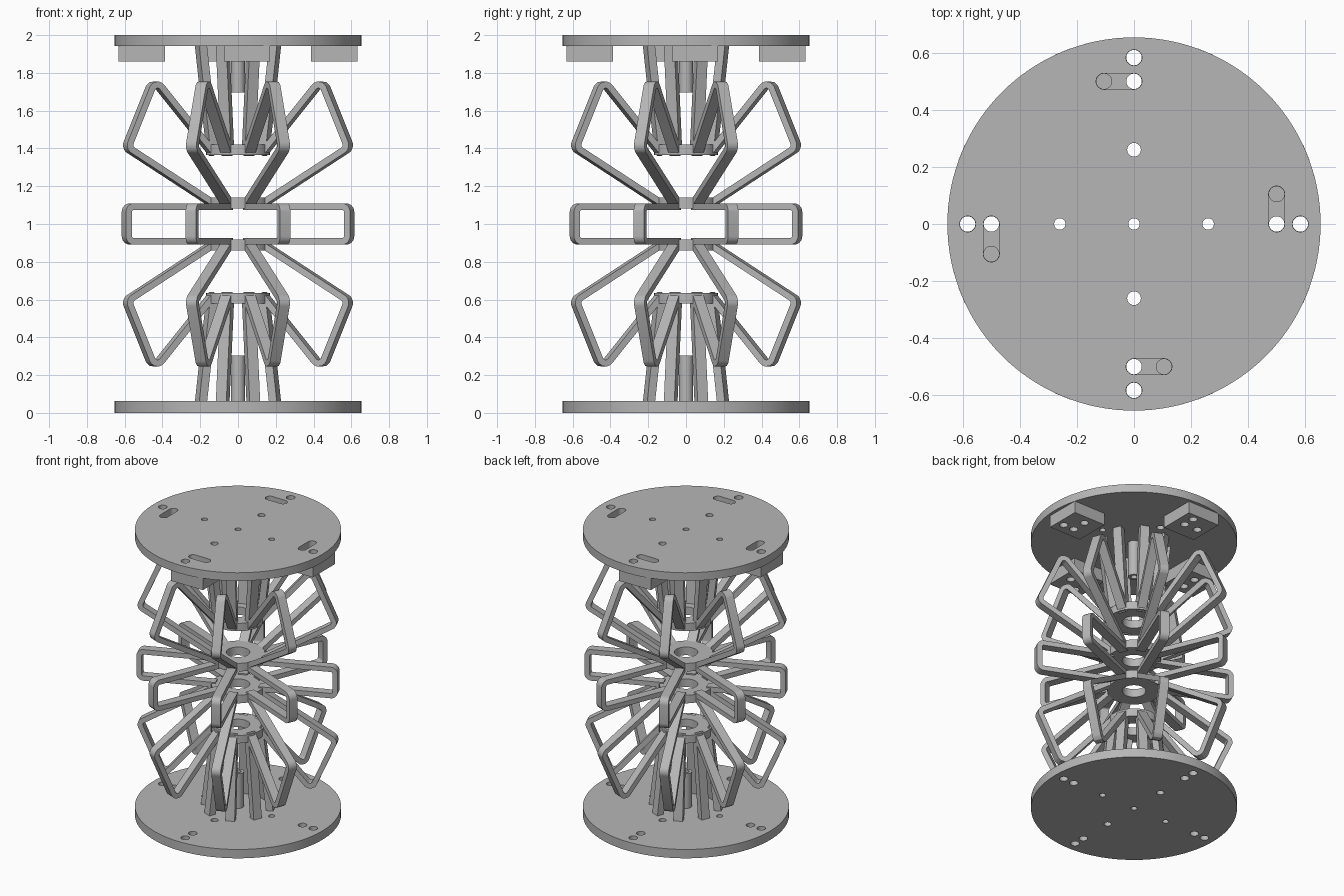
import bpy
import bmesh
from math import cos, sin, pi, radians
from mathutils import Vector, Matrix

cube = bpy.data.objects.get("Cube")
if cube:
    bpy.data.objects.remove(cube, do_unlink=True)

grey = bpy.data.materials.new("plain grey")
grey.use_nodes = True
grey.diffuse_color = (0.47, 0.47, 0.47, 1)
grey.node_tree.nodes["Principled BSDF"].inputs["Base Color"].default_value = grey.diffuse_color


def finish(name, bm):
    bmesh.ops.recalc_face_normals(bm, faces=bm.faces)
    mesh = bpy.data.meshes.new(name)
    bm.to_mesh(mesh)
    bm.free()
    mesh.materials.append(grey)
    obj = bpy.data.objects.new(name, mesh)
    bpy.context.collection.objects.link(obj)
    bpy.ops.object.select_all(action='DESELECT')
    obj.select_set(True)
    bpy.context.view_layer.objects.active = obj
    bpy.ops.object.shade_smooth_by_angle(angle=radians(30))


def circle(x, y, r, n=24):
    return [Vector((x + r * cos(2 * pi * i / n), y + r * sin(2 * pi * i / n))) for i in range(n)]


def slot(x, y0, y1, r, n=12):
    arc = [Vector((cos(pi * i / n), sin(pi * i / n))) * r for i in range(n + 1)]
    return [Vector((x, y1)) + p for p in arc] + [Vector((x, y0)) - p for p in arc]


def turned(loop, k):
    return [Matrix.Rotation(k * pi / 2, 2) @ p for p in loop]


def slab(name, loops, z0, z1):
    """Flat plate: first loop is the outline, the others are holes."""
    bm = bmesh.new()
    caps = [[], []]
    for loop in loops:
        rows = [[bm.verts.new((p.x, p.y, z)) for p in loop] for z in (z0, z1)]
        n = len(loop)
        for row, cap in zip(rows, caps):
            cap += [bm.edges.new((row[i], row[(i + 1) % n])) for i in range(n)]
        for i in range(n):
            j = (i + 1) % n
            bm.faces.new((rows[0][i], rows[0][j], rows[1][j], rows[1][i]))
    for cap in caps:
        bmesh.ops.triangle_fill(bm, edges=cap, use_beauty=True)
    finish(name, bm)


def rounded(path, radius, steps=5):
    """Round the inner corners of an open path."""
    out = [path[0]]
    for a, b, c in zip(path, path[1:], path[2:]):
        u, v = (a - b).normalized(), (c - b).normalized()
        half = u.angle(v) / 2
        cut = radius / (sin(half) / cos(half))
        p, q = b + u * cut, b + v * cut
        centre = b + (u + v).normalized() * (radius / sin(half))
        for i in range(steps + 1):
            d = p.lerp(q, i / steps) - centre
            out.append(centre + d.normalized() * radius)
    return out + [path[-1]]


def spokes(name, path, width, depth, flip):
    """Eight radial ribbons following a path of (radius, height)."""
    bm = bmesh.new()
    left, right = [], []
    for i, p in enumerate(path):
        before = (p - path[i - 1]).normalized() if i else None
        after = (path[i + 1] - p).normalized() if i + 1 < len(path) else None
        before, after = before or after, after or before
        t = (before + after).normalized()
        side = Vector((-t.y, t.x)) * (width / 2 / t.dot(after))
        left.append(p + side)
        right.append(p - side)
    for k in range(8):
        turn = Matrix.Rotation(pi / 8 + k * pi / 4, 3, 'Z')
        sections = []
        for a, b in zip(left, right):
            corners = ((a, -1), (b, -1), (b, 1), (a, 1))
            sections.append([bm.verts.new(turn @ Vector(
                (q.x, s * depth / 2, 1 + flip * (q.y - 1)))) for q, s in corners])
        for s0, s1 in zip(sections, sections[1:]):
            for i in range(4):
                j = (i + 1) % 4
                bm.faces.new((s0[i], s0[j], s1[j], s1[i]))
        bm.faces.new(sections[0])
        bm.faces.new(sections[-1])
    finish(name, bm)


# End plates with bolt holes, and slots in the upper one
R = 0.654
common = [circle(0, 0, 0.02)]
common += [circle(s * 0.26, 0, 0.02) for s in (-1, 1)]
common += [circle(0, s * 0.26, 0.024) for s in (-1, 1)]
outer_holes = [turned(circle(0.583, 0, 0.028), k) for k in range(4)]
inner_holes = [turned(circle(0.5, 0, 0.028), k) for k in range(4)]
slots = [turned(slot(0.5, 0, 0.105, 0.028), k) for k in range(4)]
slab("bottom_plate", [circle(0, 0, R, 128)] + common + outer_holes + inner_holes, 0, 0.062)
slab("top_plate", [circle(0, 0, R, 128)] + common + outer_holes + slots, 1.943, 2)

# Mounting blocks under the upper plate
square = [Vector(p) for p in ((0.387, -0.075), (0.632, -0.075), (0.632, 0.17), (0.387, 0.17))]
bolts = [circle(0.583, 0, 0.027), circle(0.5, 0, 0.027), circle(0.5, 0.105, 0.027)]
for k in range(4):
    slab(f"mounting_block_{k + 1}", [turned(l, k) for l in [square] + bolts], 1.86, 1.944)

# Everything that is mirrored about mid height
frame = rounded([Vector(p) for p in ((0.14, 1.105), (0.638, 1.405), (0.482, 1.765), (0.14, 1.37))], 0.032)
strut = [Vector((0.145, 1.37)), Vector((0.213, 1.95))]
for half, flip in (("upper", 1), ("lower", -1)):
    def level(a, b):
        return sorted((1 + flip * (a - 1), 1 + flip * (b - 1)))
    tube = [circle(0, 0, 0.038, 32), circle(0, 0, 0.02)]
    slab(f"{half}_centre_tube", tube, *level(1.695, 1.944))
    ring = [circle(0, 0, 0.17, 64), circle(0, 0, 0.075, 48)]
    slab(f"{half}_outer_ring", ring, *level(1.365, 1.42))
    slab(f"{half}_inner_ring", ring, *level(1.083, 1.14))
    spokes(f"{half}_slanted_frames", frame, 0.034, 0.06, flip)
    spokes(f"{half}_struts", strut, 0.045, 0.06, flip)

# Middle row of horizontal frames
middle = rounded([Vector(p) for p in ((0.14, 0.908), (0.637, 0.908), (0.637, 1.092), (0.14, 1.092))], 0.028)
spokes("middle_frames", middle, 0.034, 0.06, 1)
